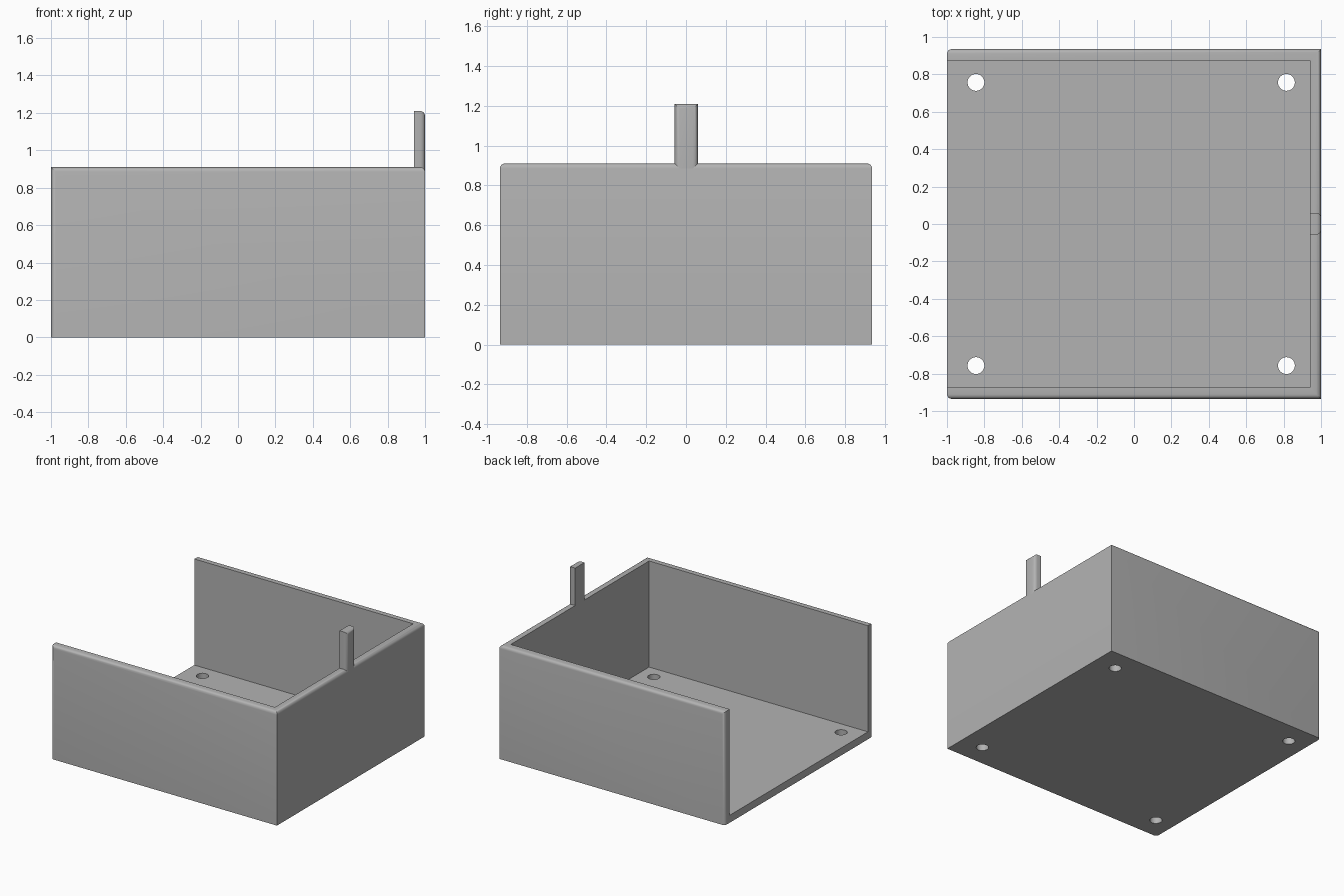
import bpy
import bmesh
from math import radians

HALF_X, HALF_Y, HEIGHT = 1.0, 0.935, 0.91
WALL, FLOOR, ROUND = 0.06, 0.06, 0.025

default = bpy.data.objects.get("Cube")
if default:
    bpy.data.objects.remove(default, do_unlink=True)

grey = bpy.data.materials.new("light grey plastic")
grey.use_nodes = True
colour = (0.45, 0.45, 0.45, 1)
grey.diffuse_color = colour
grey.node_tree.nodes["Principled BSDF"].inputs["Base Color"].default_value = colour


def add_box(name, low, high, rounded=None):
    """Box between two corners; edges whose midpoint passes the rule are rounded."""
    bm = bmesh.new()
    bmesh.ops.create_cube(bm, size=1)
    for v in bm.verts:
        v.co = [high[i] if v.co[i] > 0 else low[i] for i in range(3)]
    if rounded:
        centre = [(a + b) / 2 for a, b in zip(low, high)]
        edges = []
        for e in bm.edges:
            mid = (e.verts[0].co + e.verts[1].co) / 2
            side = [0 if abs(d) < 1e-4 else (1 if d > 0 else -1)
                    for d in (mid[i] - centre[i] for i in range(3))]
            if rounded(*side):
                edges.append(e)
        bmesh.ops.bevel(bm, geom=edges, offset=ROUND, segments=4,
                        profile=0.5, affect='EDGES')
    mesh = bpy.data.meshes.new(name)
    bm.to_mesh(mesh)
    bm.free()
    mesh.materials.append(grey)
    obj = bpy.data.objects.new(name, mesh)
    bpy.context.collection.objects.link(obj)
    return obj


def activate(obj):
    bpy.ops.object.select_all(action='DESELECT')
    obj.select_set(True)
    bpy.context.view_layer.objects.active = obj


def cut(obj, cutter):
    mod = obj.modifiers.new("cut", 'BOOLEAN')
    mod.operation = 'DIFFERENCE'
    mod.solver = 'EXACT'
    mod.object = cutter
    activate(obj)
    bpy.ops.object.modifier_apply(modifier=mod.name)
    bpy.data.objects.remove(cutter, do_unlink=True)


# Tray: rounded top rim on three sides and rounded ends at the open side
tray = add_box("tray", (-HALF_X, -HALF_Y, 0), (HALF_X, HALF_Y, HEIGHT),
               lambda x, y, z: (z > 0 and x >= 0) or (x < 0 and z == 0))

# Hollow, open at the top and at -x
cut(tray, add_box("hollow_cutter", (-HALF_X - 1, WALL - HALF_Y, FLOOR),
                  (HALF_X - WALL, HALF_Y - WALL, HEIGHT + 1)))

# Four screw holes through the floor
for x in (-0.845, 0.815):
    for y in (-0.757, 0.757):
        bpy.ops.mesh.primitive_cylinder_add(vertices=32, radius=0.045, depth=0.4,
                                            location=(x, y, 0))
        hole = bpy.context.object
        hole.data.materials.append(grey)
        cut(tray, hole)

# Upright tab on the closed end wall, rounded on its outer edges
tab = add_box("upright_tab", (HALF_X - WALL, -0.057, HEIGHT - ROUND),
              (HALF_X, 0.06, 1.21), lambda x, y, z: x > 0 and z >= 0)

for obj in (tray, tab):
    activate(obj)
    bpy.ops.object.shade_smooth_by_angle(angle=radians(30))
